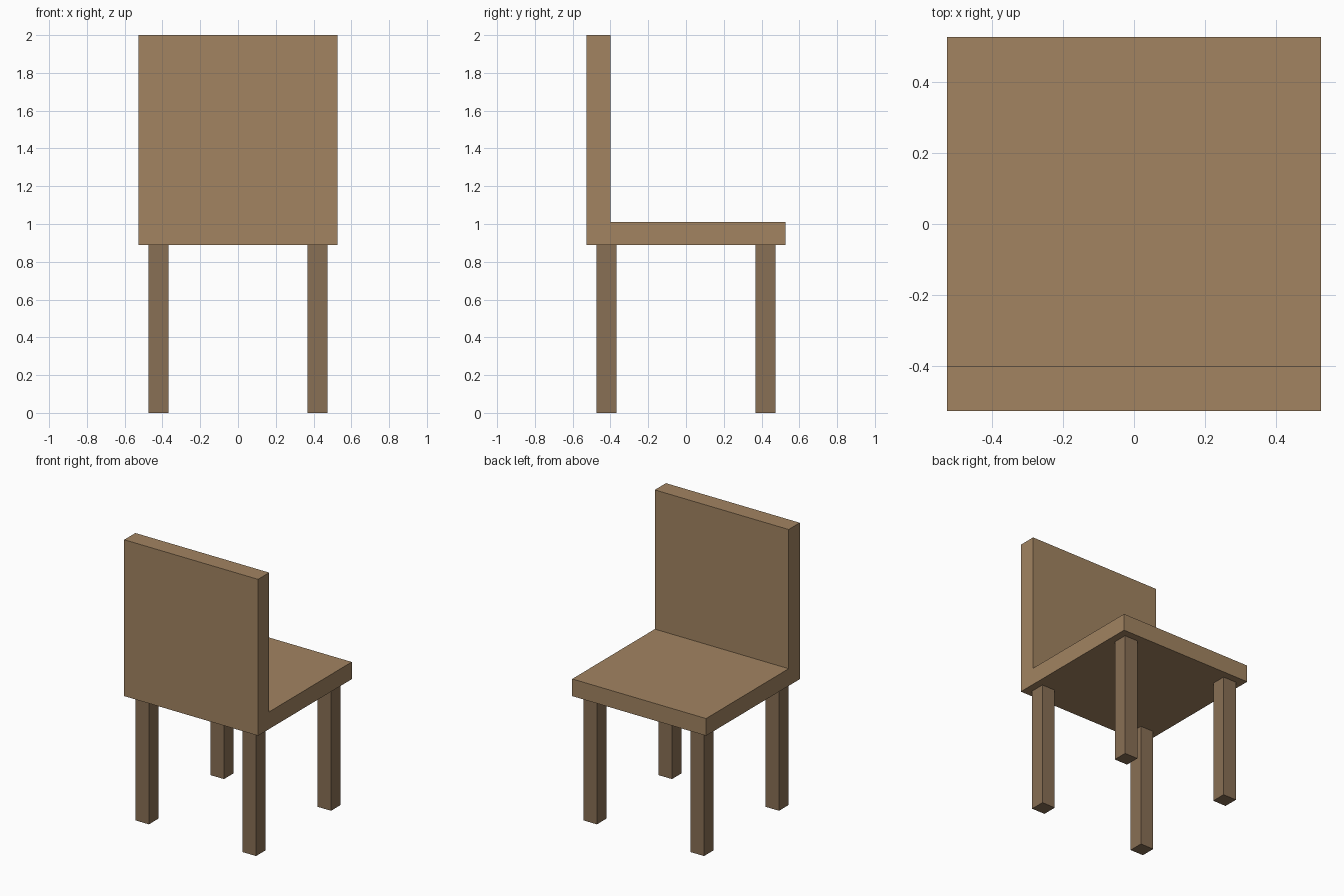
import bpy, bmesh

if "Cube" in bpy.data.objects:
    bpy.data.objects.remove(bpy.data.objects["Cube"])

HALF = 0.526                       # half width and depth of the seat
SEAT_Z, SEAT_TOP, TOP = 0.889, 1.011, 2.0
BACK_Y = -0.401                    # inner face of the backrest
LEG_POS, LEG_W = 0.421, 0.105


def material(name, color):
    mat = bpy.data.materials.new(name)
    mat.diffuse_color = (*color, 1)
    mat.use_nodes = True
    mat.node_tree.nodes["Principled BSDF"].inputs["Base Color"].default_value = mat.diffuse_color
    return mat


def extrude_profile(name, points, vector, mat):
    """Extrude a closed polygon along a vector into a solid object."""
    bm = bmesh.new()
    face = bm.faces.new([bm.verts.new(p) for p in points])
    ext = bmesh.ops.extrude_face_region(bm, geom=[face], use_keep_orig=True)
    moved = [g for g in ext["geom"] if isinstance(g, bmesh.types.BMVert)]
    bmesh.ops.translate(bm, verts=moved, vec=vector)
    bmesh.ops.recalc_face_normals(bm, faces=bm.faces)
    mesh = bpy.data.meshes.new(name)
    bm.to_mesh(mesh)
    bm.free()
    mesh.materials.append(mat)
    obj = bpy.data.objects.new(name, mesh)
    bpy.context.collection.objects.link(obj)
    return obj


light_wood = material("light_wood", (0.36, 0.23, 0.12))
dark_wood = material("dark_wood", (0.25, 0.16, 0.09))

# Seat and backrest: one L-shaped side profile extruded across the width
profile = [(-HALF, SEAT_Z), (HALF, SEAT_Z), (HALF, SEAT_TOP),
           (BACK_Y, SEAT_TOP), (BACK_Y, TOP), (-HALF, TOP)]
extrude_profile("seat_and_backrest", [(-HALF, y, z) for y, z in profile],
                (2 * HALF, 0, 0), light_wood)

# Four square legs
h = LEG_W / 2
square = [(-h, -h, 0), (h, -h, 0), (h, h, 0), (-h, h, 0)]
for y_name, sy in (("front", -1), ("back", 1)):
    for x_name, sx in (("left", -1), ("right", 1)):
        leg = extrude_profile(f"{y_name}_{x_name}_leg", square,
                              (0, 0, SEAT_Z), dark_wood)
        leg.location = (sx * LEG_POS, sy * LEG_POS, 0)
